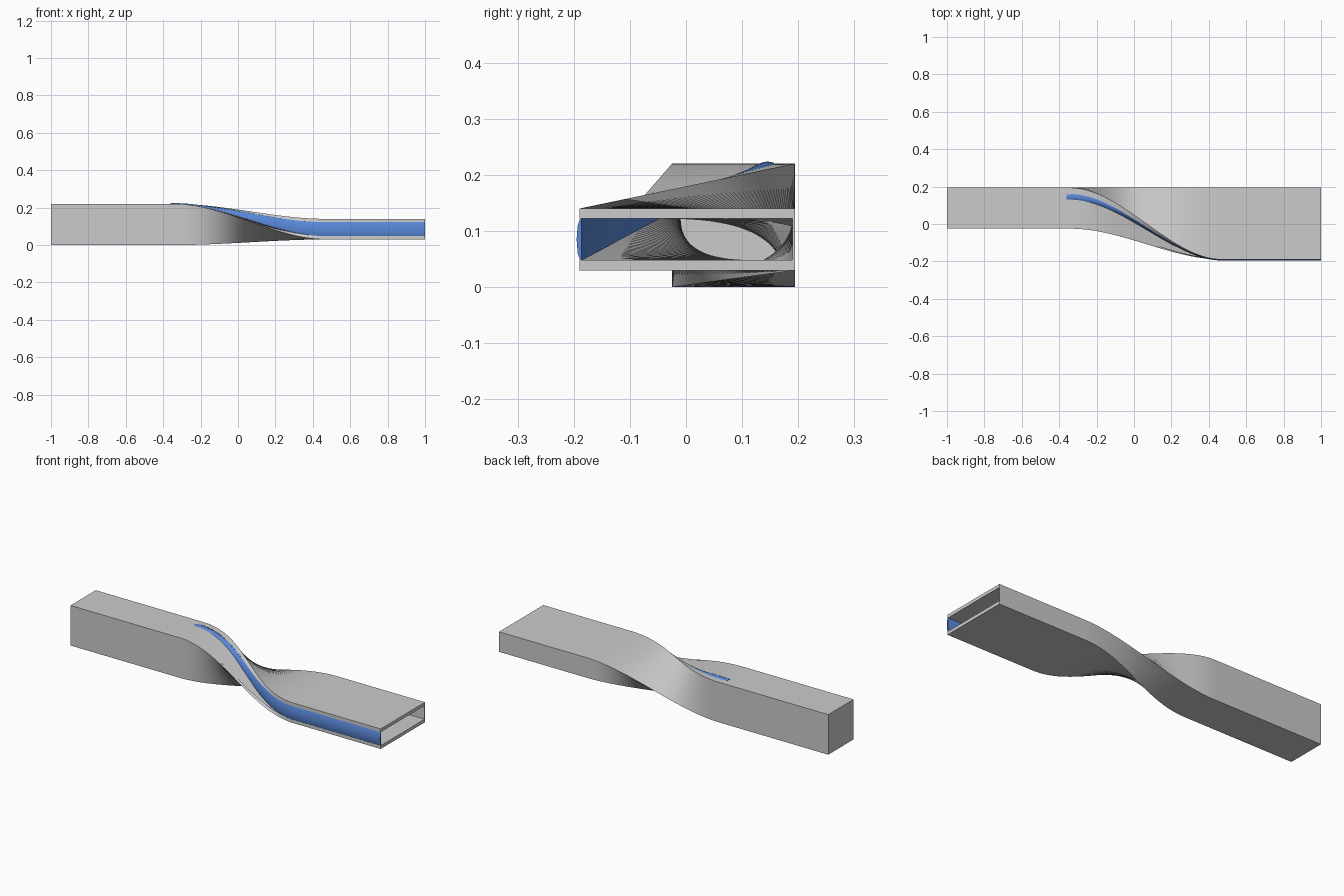
import bpy, bmesh, math

if "Cube" in bpy.data.objects:
    bpy.data.objects.remove(bpy.data.objects["Cube"])

X0, X1, N = -0.34, 0.47, 64

# cross-section corners as (y, z): flat wide end and upright end
FLAT = [(-.19, .14), (.194, .14), (.194, .03), (-.19, .03), (-.19, .048),
        (-.187, .048), (.19, .048), (.19, .122), (-.187, .122), (-.19, .122)]
UPRIGHT = [(.194, .22), (.194, 0), (-.025, 0), (-.025, .22), (.13, .22),
           (-.01, .215), (-.01, .004), (.176, .004), (.176, .215), (.16, .22)]
BAND_FLAT = [(-.189, .048), (-.193, .06), (-.195, .085), (-.193, .11), (-.189, .122),
             (-.186, .122), (-.186, .048)]
BAND_UP = [(.13, .219), (.135, .222), (.145, .224), (.155, .222), (.16, .219),
           (.16, .216), (.13, .216)]


def section(a, b, x):
    t = min(max((x - X0) / (X1 - X0), 0), 1)
    s = t * t * (3 - 2 * t)
    return [(x, p[0] + (q[0] - p[0]) * s, p[1] + (q[1] - p[1]) * s) for p, q in zip(a, b)]


def finish(name, bm):
    bmesh.ops.recalc_face_normals(bm, faces=bm.faces)
    me = bpy.data.meshes.new(name)
    bm.to_mesh(me)
    bm.free()
    ob = bpy.data.objects.new(name, me)
    bpy.context.collection.objects.link(ob)
    bpy.ops.object.select_all(action='DESELECT')
    ob.select_set(True)
    bpy.context.view_layer.objects.active = ob
    bpy.ops.object.shade_smooth_by_angle(angle=math.radians(35))
    return ob


def loft(name, a, b, xs):
    bm = bmesh.new()
    rings = [[bm.verts.new(p) for p in section(a, b, x)] for x in xs]
    n = len(a)
    for r, q in zip(rings, rings[1:]):
        for i in range(n):
            j = (i + 1) % n
            bm.faces.new((r[i], r[j], q[j], q[i]))
    bm.faces.new(rings[0])
    bm.faces.new(rings[-1])
    return finish(name, bm)


steps = [X0 + (X1 - X0) * i / N for i in range(N + 1)]

# twisting channel running into the flat end
loft("twisted_channel", UPRIGHT, FLAT, steps + [1.0])

# coloured band filling the channel slot
band = loft("edge_band", BAND_UP, BAND_FLAT, [-0.36] + steps + [1.0])
mat = bpy.data.materials.new("blue")
mat.diffuse_color = (0.1, 0.25, 0.7, 1)
mat.use_nodes = True
mat.node_tree.nodes["Principled BSDF"].inputs["Base Color"].default_value = mat.diffuse_color
band.data.materials.append(mat)

# upright square block with a shallow recess in its end
bm = bmesh.new()
bmesh.ops.create_cube(bm, size=1)
for v in bm.verts:
    v.co = ((X0 - 1) / 2 + v.co.x * (1 + X0), .0845 + v.co.y * .219, .11 + v.co.z * .22)
finish("square_block", bm)
